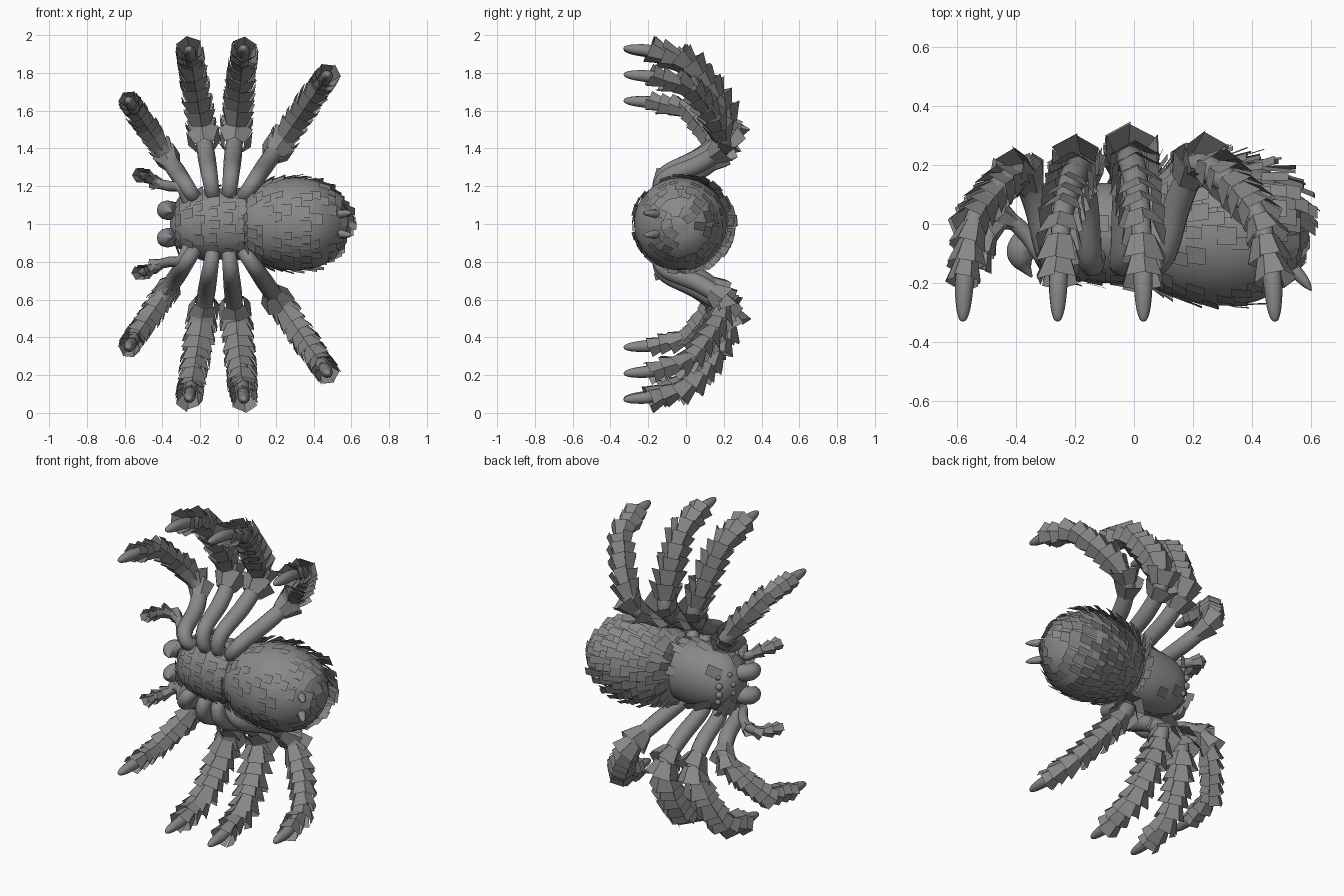
import bpy, bmesh, math, random
from mathutils import Vector

random.seed(4)
if "Cube" in bpy.data.objects:
    bpy.data.objects.remove(bpy.data.objects["Cube"])

grey = bpy.data.materials.new("stone grey")
grey.use_nodes = True
COLOUR = (0.25, 0.25, 0.25, 1)
grey.diffuse_color = COLOUR
grey.node_tree.nodes["Principled BSDF"].inputs["Base Color"].default_value = COLOUR

Z = Vector((0, 0, 1))


def finish(bm, name, smooth):
    mesh = bpy.data.meshes.new(name)
    bm.to_mesh(mesh)
    bm.free()
    mesh.materials.append(grey)
    for f in mesh.polygons:
        f.use_smooth = smooth
    obj = bpy.data.objects.new(name, mesh)
    bpy.context.collection.objects.link(obj)


def spline(points, steps=8):
    """Smooth path through (x, y, z, radius) points."""
    p = [Vector(q) for q in points]
    p = [p[0] * 2 - p[1]] + p + [p[-1] * 2 - p[-2]]
    out = []
    for i in range(1, len(p) - 2):
        a, b, c, d = p[i - 1:i + 3]
        for k in range(steps):
            t = k / steps
            out.append((b * 2 + (c - a) * t + (a * 2 - b * 5 + c * 4 - d) * t * t
                        + (b * 3 - a - c * 3 + d) * t ** 3) / 2)
    return out + [p[-2]]


def frame(path, i, ref):
    t = (path[min(i + 1, len(path) - 1)] - path[max(i - 1, 0)]).xyz.normalized()
    c = t.cross(ref).normalized()
    return t, c.cross(t), c


def around(path, i, angle, ref, squash=1):
    t, n, c = frame(path, i, ref)
    r = max(path[i].w, 0.002)
    return path[i].xyz + r * (n * math.cos(angle) + c * math.sin(angle) * squash)


def tube(name, path, ref=Z, sides=12, squash=1):
    bm = bmesh.new()
    rings = [[bm.verts.new(around(path, i, k * math.tau / sides, ref, squash))
              for k in range(sides)] for i in range(len(path))]
    for a, b in zip(rings, rings[1:]):
        for k in range(sides):
            j = (k + 1) % sides
            bm.faces.new((a[k], a[j], b[j], b[k]))
    bm.faces.new(rings[0])
    bm.faces.new(rings[-1])
    bmesh.ops.recalc_face_normals(bm, faces=bm.faces)
    finish(bm, name, True)


def fur_cuffs(name, path, ref, count, r0, r1, length):
    """Overlapping six-sided cuffs that flare towards the tip."""
    # even spacing along the path
    dist = [0]
    for a, b in zip(path, path[1:]):
        dist.append(dist[-1] + (b - a).xyz.length)
    bm = bmesh.new()
    for k in range(count):
        f = k / (count - 1)
        i = min(range(len(path)), key=lambda q: abs(dist[q] - dist[-1] * f))
        t, n, c = frame(path, i, ref)
        size = r0 + (r1 - r0) * f * f
        for s in range(6):
            quad = []
            tip = length * random.uniform(0.85, 1.15)
            flare = size * random.uniform(0.92, 1.08)
            for e, r, h in ((0, size * .6, 0), (1, size * .6, 0),
                            (1, flare, tip), (0, flare, tip)):
                a = (s + e) * math.tau / 6 + math.pi / 2
                quad.append(bm.verts.new(path[i].xyz + t * h
                                         + r * (n * math.cos(a) + c * math.sin(a))))
            bm.faces.new(quad)
    finish(bm, name, False)


def fur_plates(name, path, squash, rows, per_row, bare):
    """Shingle plates over a body, longer and more lifted on the back."""
    bm = bmesh.new()
    for row, i in enumerate(rows):
        for k in range(per_row):
            a = (k + row % 2 * .5 + random.uniform(-.2, .2)) * math.tau / per_row
            back = max(0, -math.sin(a))
            if random.random() < bare(i / len(path), back):
                continue
            p = around(path, i, a, Z, squash)
            along = (around(path, i + 1, a, Z, squash) - p).normalized()
            side = (around(path, i, a + .05, Z, squash) - p).normalized()
            out = along.cross(side)
            if out.dot(p - path[i].xyz) < 0:
                out.negate()
            lift = random.uniform(.03, .2) + random.uniform(.12, .4) * back
            length = random.uniform(.05, .07) + .05 * back
            w = random.uniform(.02, .032)
            d = along * math.cos(lift) + out * math.sin(lift)
            p += out * .004
            bm.faces.new([bm.verts.new(q) for q in (
                p - side * w, p + side * w,
                p + side * w + d * length, p - side * w + d * length)])
    finish(bm, name, False)


def ball(name, centre, r):
    bm = bmesh.new()
    bmesh.ops.create_uvsphere(bm, u_segments=12, v_segments=8, radius=r)
    bmesh.ops.translate(bm, verts=bm.verts, vec=centre)
    finish(bm, name, True)


# Abdomen and head section, lying along x with the belly to the front
abdomen = spline([(x, -.03, 1, r) for x, r in (
    (.01, .12), (.05, .175), (.13, .215), (.23, .24), (.33, .245), (.43, .225),
    (.51, .17), (.56, .1), (.58, .005))], 6)
tube("abdomen", abdomen, sides=32)
fur_plates("abdomen_fur", abdomen, 1, range(3, 44, 3), 22,
           lambda u, back: .72 if u > .7 else .08 if back > .15 else .3 + .3 * u)

thorax = spline([(x, -.03, 1, r) for x, r in (
    (-.36, .01), (-.348, .07), (-.305, .135), (-.22, .175), (-.1, .188),
    (.0, .182), (.07, .165), (.1, .14))], 6)
tube("head_section", thorax, sides=32, squash=.9)
fur_plates("head_section_fur", thorax, .9, range(9, 39, 4), 18,
           lambda u, back: .25 if back < .2 else .15 if u > .68 else .8)

# x base, x tip, z tip, knee height, cuff radius
LEGS = {"first": (-.225, -.57, 1.64, .16, .06),
        "second": (-.13, -.255, 1.905, .185, .075),
        "third": (-.05, .03, 1.91, .22, .077),
        "fourth": (.02, .465, 1.775, .195, .07)}

for side, s in (("left", 1), ("right", -1)):
    def at(x, y, z, r=0):
        return (x, y, 1 + s * (z - 1), r)

    for label, (xb, xt, zt, knee, cuff) in LEGS.items():
        def leg(u, y, r):
            return at(xb + (xt - xb) * u, y, 1.13 + (zt - 1.13) * u, r)
        ref = Vector((0, 1, 0)).cross(Vector((xt - xb, 0, s * (zt - 1.13)))).normalized()
        name = f"{label}_leg_{side}"
        # bare upper leg, then the furred lower leg and its claw
        upper = [leg(0, -.08, .04), leg(.08, -.135, .04), leg(.18, -.1, .044),
                 leg(.28, knee * .3, .047), leg(.38, knee * .83, .045)]
        lower = [leg(.38, knee * .83, .045), leg(.46, knee, .045),
                 leg(.62, knee * .82, .045), leg(.77, knee * .5, .04),
                 leg(.91, knee * .08, .035), leg(.98, -.11, .032)]
        claw = [leg(.98, -.1, .03), leg(1.01, -.2, .032), leg(1.02, -.28, .025),
                leg(1.025, -.32, .014), leg(1.025, -.33, .003)]
        tube(name, spline(upper + lower[1:]), ref)
        tube(name + "_claw", spline(claw, 4), ref)
        fur_cuffs(name + "_fur", spline(upper[3:] + lower[1:], 14)[11:], ref,
                  10, cuff * 1.28, cuff * .97, .09)

    # Feeler beside the jaws
    palp = spline([at(-.26, -.1, 1.1, .03), at(-.3, -.12, 1.19, .028),
                   at(-.36, -.04, 1.2, .028), at(-.42, .01, 1.215, .026),
                   at(-.475, -.02, 1.245, .024), at(-.505, -.09, 1.255, .02),
                   at(-.515, -.15, 1.26, .003)])
    tube("feeler_" + side, palp)
    fur_cuffs("feeler_fur_" + side, palp[22:42], Z, 4, .045, .042, .055)

    # Jaw with its fang
    jaw = spline([at(-.29, -.05, 1.065, .035), at(-.345, -.05, 1.07, .048),
                  at(-.378, -.085, 1.073, .051), at(-.378, -.12, 1.073, .042),
                  at(-.365, -.15, 1.07, .02), at(-.345, -.18, 1.065, .003)])
    tube("jaw_" + side, jaw)

    # Eyes on top of the head
    for x, y, z, r in ((-.34, .03, 1.025, .017), (-.32, .035, 1.08, .016),
                       (-.295, .1, 1.025, .02), (-.28, .09, 1.075, .016)):
        ball("eye_" + side, at(x, y, z)[:3], r)

    # Spinneret at the tail
    tube("spinneret_" + side, spline([
        at(.525, -.14, 1.05, .024), at(.56, -.175, 1.055, .021),
        at(.585, -.205, 1.058, .014), at(.6, -.225, 1.06, .002)], 4))
